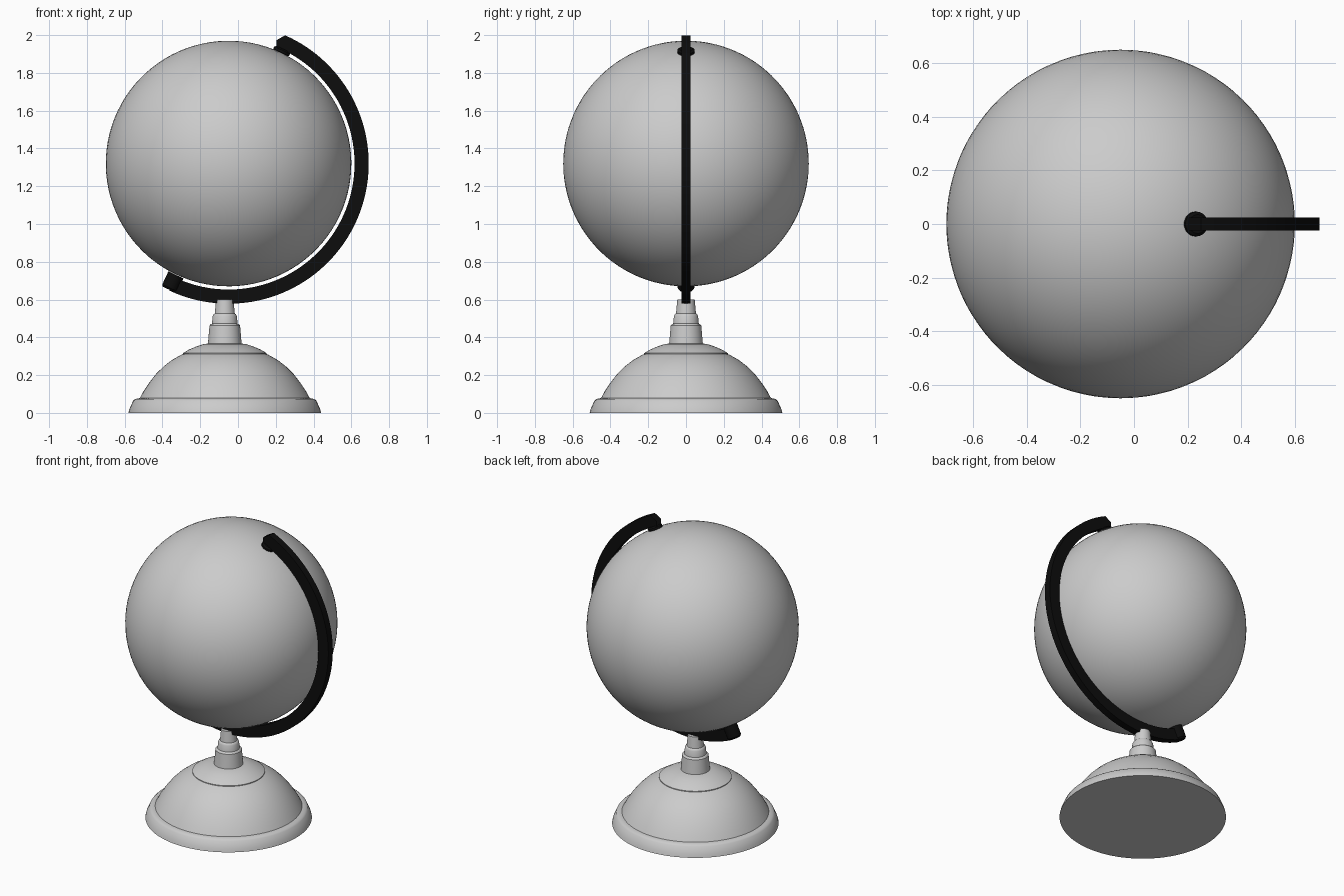
import bpy, bmesh, math
from mathutils import Vector, Matrix

if "Cube" in bpy.data.objects:
    bpy.data.objects.remove(bpy.data.objects["Cube"])

C = Vector((-0.05, 0, 1.32))   # globe centre
TILT = math.radians(25.3)      # pivot axis tilt from vertical


def material(name, rgb):
    m = bpy.data.materials.new(name)
    m.diffuse_color = (*rgb, 1)
    m.use_nodes = True
    m.node_tree.nodes["Principled BSDF"].inputs["Base Color"].default_value = m.diffuse_color
    return m


GREY = material("light grey", (0.6, 0.6, 0.6))
BLACK = material("black", (0.004, 0.004, 0.004))


def finish(name, bm, mat, angle=30):
    bmesh.ops.recalc_face_normals(bm, faces=bm.faces)
    me = bpy.data.meshes.new(name)
    bm.to_mesh(me)
    bm.free()
    me.materials.append(mat)
    ob = bpy.data.objects.new(name, me)
    bpy.context.collection.objects.link(ob)
    bpy.ops.object.select_all(action='DESELECT')
    ob.select_set(True)
    bpy.context.view_layer.objects.active = ob
    bpy.ops.object.shade_smooth_by_angle(angle=math.radians(angle))
    return ob


def lathe(name, profile, mat, place=Matrix(), seg=64):
    """Revolve (radius, height) points around z; both ends get flat caps."""
    bm = bmesh.new()
    rings = [[bm.verts.new((r * math.cos(2 * math.pi * i / seg),
                            r * math.sin(2 * math.pi * i / seg), z))
              for i in range(seg)] for r, z in profile]
    for a, b in zip(rings, rings[1:]):
        for i in range(seg):
            j = (i + 1) % seg
            bm.faces.new((a[i], a[j], b[j], b[i]))
    bm.faces.new(rings[0])
    bm.faces.new(rings[-1])
    bm.transform(place)
    return finish(name, bm, mat)


# globe ball
bm = bmesh.new()
bmesh.ops.create_uvsphere(bm, u_segments=96, v_segments=48, radius=0.65)
bm.transform(Matrix.Translation(C) @ Matrix.Rotation(TILT, 4, 'Y'))
finish("globe", bm, GREY)

# stepped base and stem
at_base = Matrix.Translation((-0.07, 0, 0))
lathe("base", [(0.51, 0), (0.505, 0.02), (0.485, 0.065), (0.475, 0.073), (0.46, 0.077),
               (0.45, 0.078), (0.43, 0.115), (0.40, 0.16), (0.365, 0.205),
               (0.325, 0.245), (0.28, 0.28), (0.23, 0.308), (0.222, 0.311),
               (0.222, 0.316), (0.19, 0.335), (0.15, 0.352), (0.11, 0.365),
               (0.05, 0.37)], GREY, at_base, 96)
lathe("stem", [(0.09, 0.36), (0.088, 0.38), (0.081, 0.462), (0.074, 0.47), (0.068, 0.472),
               (0.064, 0.512), (0.059, 0.522), (0.053, 0.526), (0.046, 0.60)],
      GREY, at_base)

# curved arm: a rectangular section swept around the globe, ends slightly pointed
bm = bmesh.new()
N = 72
corners = [(0.667, 22.3, 205), (0.70, 21.2, 206), (0.742, 23.8, 205)]
prev = None
for k in range(N + 1):
    ring = []
    for y, order in ((-0.024, corners), (0.024, corners[::-1])):
        for r, a0, a1 in order:
            a = math.radians(a0 + (a1 - a0) * k / N)
            ring.append(bm.verts.new(C + Vector((r * math.sin(a), y, r * math.cos(a)))))
    if prev:
        for i in range(6):
            j = (i + 1) % 6
            bm.faces.new((prev[i], prev[j], ring[j], ring[i]))
    else:
        bm.faces.new(ring)
    prev = ring
bm.faces.new(prev)
finish("arm", bm, BLACK)

# pivots at both poles
axis = Matrix.Translation(C) @ Matrix.Rotation(TILT, 4, 'Y')
lathe("top_pivot", [(0.035, 0.645), (0.046, 0.651), (0.046, 0.664), (0.035, 0.672)],
      BLACK, axis, 32)
lathe("bottom_pivot", [(0.044, -0.652), (0.044, -0.728), (0.036, -0.738)],
      BLACK, axis, 32)
